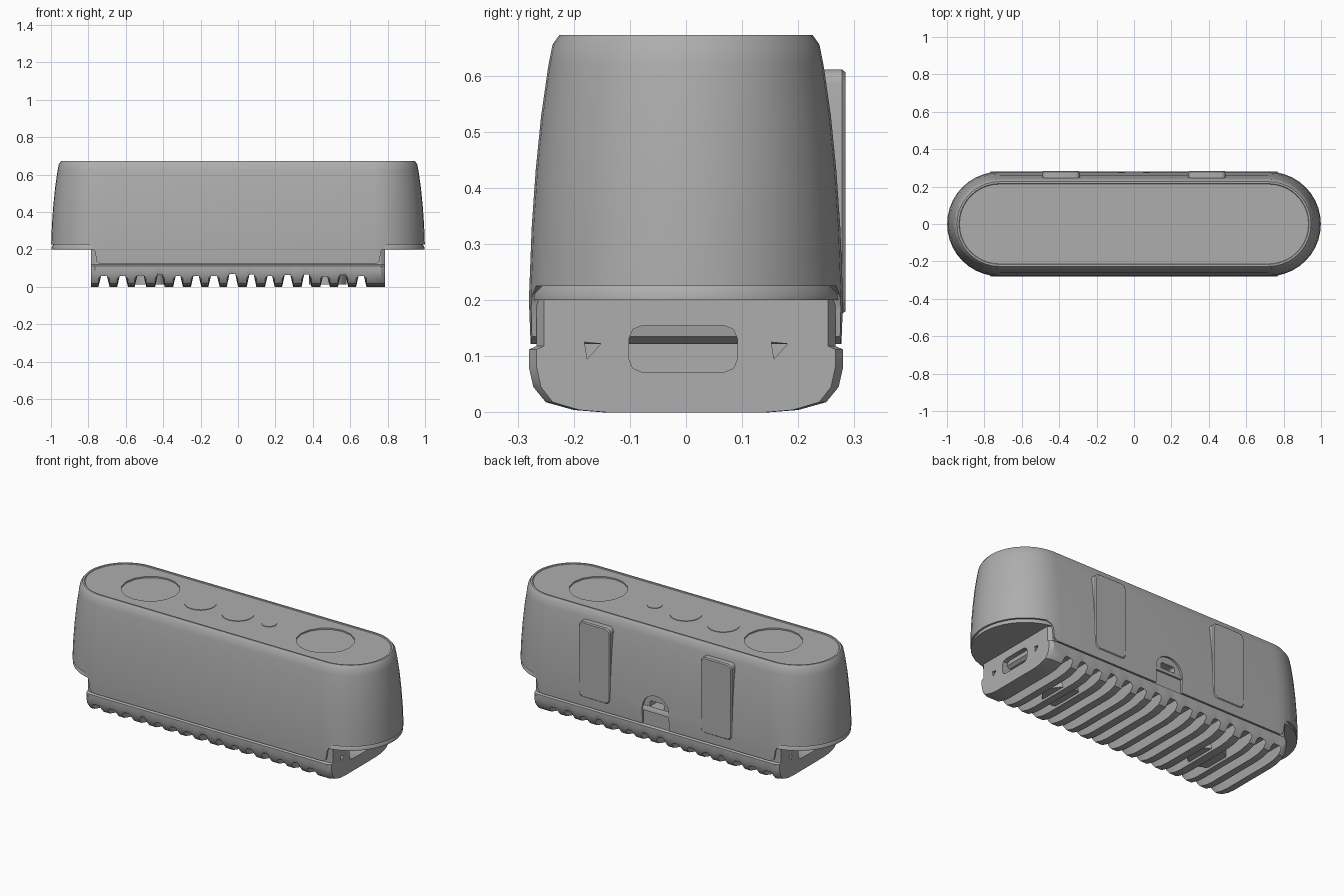
import bpy, bmesh, math, random
from mathutils import Vector

random.seed(4)
if "Cube" in bpy.data.objects:
    bpy.data.objects.remove(bpy.data.objects["Cube"])

grey = bpy.data.materials.new("plain grey")
grey.use_nodes = True
GREY = (0.42, 0.42, 0.42, 1)
grey.diffuse_color = GREY
grey.node_tree.nodes["Principled BSDF"].inputs["Base Color"].default_value = GREY


def loft(name, rings):
    """Closed solid through a list of matching rings of points."""
    bm = bmesh.new()
    rows = [[bm.verts.new(p) for p in ring] for ring in rings]
    n = len(rows[0])
    for a, b in zip(rows, rows[1:]):
        for i in range(n):
            j = (i + 1) % n
            bm.faces.new((a[i], a[j], b[j], b[i]))
    bm.faces.new(rows[0])
    bm.faces.new(rows[-1])
    bmesh.ops.recalc_face_normals(bm, faces=bm.faces)
    mesh = bpy.data.meshes.new(name)
    bm.to_mesh(mesh)
    bm.free()
    mesh.materials.append(grey)
    obj = bpy.data.objects.new(name, mesh)
    bpy.context.collection.objects.link(obj)
    return obj


def prism(name, pts, axis, start, end):
    """Flat profile pushed along one axis."""
    def place(p, t):
        c = list(p)
        c.insert("xyz".index(axis), t)
        return Vector(c)
    return loft(name, [[place(p, t) for p in pts] for t in (start, end)])


def circle(cx, cy, r, n):
    return [(cx + r * math.cos(math.tau * i / n), cy + r * math.sin(math.tau * i / n))
            for i in range(n)]


def rounded_rect(cx, cy, hw, hh, r, steps=4):
    pts = []
    for k, (sx, sy) in enumerate(((1, 1), (-1, 1), (-1, -1), (1, -1))):
        for i in range(steps + 1):
            a = math.pi / 2 * (k + i / steps)
            pts.append((cx + sx * (hw - r) + r * math.cos(a),
                        cy + sy * (hh - r) + r * math.sin(a)))
    return pts


def stadium(r, z, half=0.72, steps=20):
    pts = []
    for side in (0, 1):
        for i in range(steps + 1):
            a = -math.pi / 2 + math.pi * (side + i / steps)
            pts.append((half * (1 - 2 * side) + r * math.cos(a), r * math.sin(a), z))
    return pts


def cut(target, cutter):
    mod = target.modifiers.new("cut", "BOOLEAN")
    mod.operation, mod.solver, mod.object = "DIFFERENCE", "EXACT", cutter
    bpy.context.view_layer.objects.active = target
    bpy.ops.object.modifier_apply(modifier=mod.name)
    bpy.data.objects.remove(cutter)


# Tapered outer shell with a small rim round the top
rows = [(0.277, 0.122), (0.28, 0.2), (0.275, 0.33), (0.268, 0.43), (0.258, 0.53),
        (0.245, 0.62), (0.238, 0.655), (0.226, 0.672), (0.216, 0.672), (0.213, 0.668)]
shell = loft("outer_shell", [stadium(r, z) for r, z in rows])

# End notches that leave the lower skirt in the middle
notch = [(0.735, 0.05), (0.735, 0.12), (0.755, 0.135), (0.765, 0.19),
         (0.775, 0.21), (0.8, 0.225), (1.1, 0.225), (1.1, 0.05)]
for s in (-1, 1):
    cut(shell, prism("notch_cutter", [(s * x, z) for x, z in notch], "y", -0.5, 0.5))
    # Shallow round recess in the top
    cut(shell, prism("recess_cutter", circle(s * 0.56, 0, 0.155, 16), "z", 0.66, 0.8))

# Arched recess and square socket at the back
arch = [(0.085, 0.05), (0.085, 0.22)]
arch += [(0.085 * math.cos(math.pi * i / 10), 0.22 + 0.08 * math.sin(math.pi * i / 10))
         for i in range(1, 10)]
arch += [(-0.085, 0.22), (-0.085, 0.05)]
cut(shell, prism("arch_cutter", arch, "y", 0.266, 0.4))
cut(shell, prism("socket_cutter", rounded_rect(0, 0.215, 0.045, 0.045, 0.01), "y", 0.2, 0.4))

# Ribbed base: cross-sections along x whose floor rises between the teeth
half_section = [(0.15, 0), (0.2, 0.004), (0.25, 0.018), (0.272, 0.045), (0.28, 0.08),
                (0.28, 0.112), (0.266, 0.118), (0.266, 0.215)]
section = half_section + [(-y, z) for y, z in reversed(half_section)]


def section_at(x, floor, squeeze=1.0):
    return [(x, y * squeeze, max(z, floor)) for y, z in section]


END, TEETH = 0.785, 16
pitch = 2 * END / TEETH
stations = [section_at(-END, 0, 0.95)]
for i in range(TEETH):
    x0 = -END + i * pitch
    tip = pitch * random.uniform(0.36, 0.5)
    top = random.uniform(0.055, 0.068)
    if i:
        stations.append(section_at(x0, 0))
    else:
        stations.append(section_at(x0 + 0.02, 0))
    if i < TEETH - 1:
        stations.append(section_at(x0 + tip, 0))
        stations.append(section_at(x0 + tip + 0.014, top))
        stations.append(section_at(x0 + pitch - 0.014, top))
stations += [section_at(END - 0.02, 0), section_at(END, 0, 0.95)]
base = loft("ribbed_base", stations)

for s in (-1, 1):
    # Long slot and two small holes in each end of the base
    ends = sorted((s * 0.71, s * 0.9))
    cut(base, prism("slot_cutter", rounded_rect(-0.005, 0.113, 0.097, 0.042, 0.025, 2),
                    "x", *ends))
    for y in (-0.168, 0.165):
        hole = [(y - 0.013, 0.125), (y + 0.016, 0.122), (y - 0.008, 0.095)]
        cut(base, prism("hole_cutter", hole, "x", *ends))
    # Round foot filling the grooves
    prism("round_foot", circle(s * 0.48, 0, 0.1, 14), "z", 0.012, 0.08)

# Thin ledge under the overhanging ends
loft("end_ledge", [stadium(0.276, 0.2), stadium(0.276, 0.212), stadium(0.268, 0.226)])

# Two upright pads on the back
for s, side in ((-1, "right"), (1, "left")):
    pad = [[(x, y, z) for x, z in rounded_rect(s * 0.39, 0.393, 0.1 - d, 0.218 - d, 0.025)]
           for y, d in ((0.2, 0), (0.278, 0), (0.284, 0.005))]
    loft(side + "_back_pad", pad)

# Flush buttons along the middle of the top
for x, r in ((-0.24, 0.085), (0, 0.085), (0.2, 0.04)):
    prism("top_button", circle(x, 0, r, 20), "z", 0.66, 0.671)

# Smooth curves, crisp edges
bpy.ops.object.select_all(action="DESELECT")
for obj in bpy.context.scene.objects:
    if obj.type == "MESH":
        obj.select_set(True)
        bpy.context.view_layer.objects.active = obj
bpy.ops.object.shade_smooth_by_angle(angle=math.radians(30))
